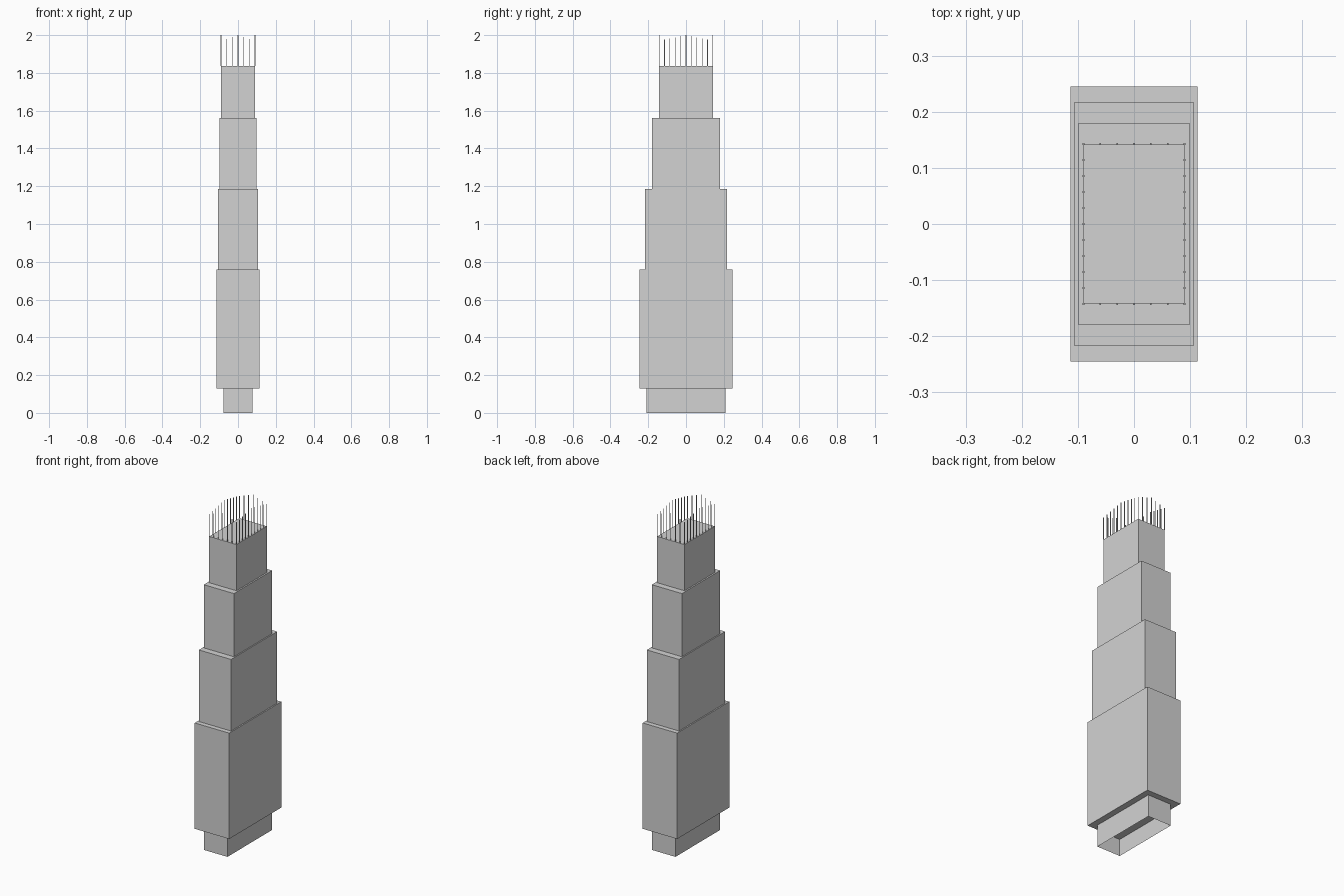
import bpy
import bmesh
from mathutils import Matrix, Vector

cube = bpy.data.objects.get("Cube")
if cube:
    bpy.data.objects.remove(cube, do_unlink=True)

grey = bpy.data.materials.new("concrete_grey")
grey.use_nodes = True
grey.diffuse_color = (0.65, 0.65, 0.65, 1)
grey.node_tree.nodes["Principled BSDF"].inputs["Base Color"].default_value = (0.65, 0.65, 0.65, 1)


def add_box(bm, x, y, half_x, half_y, z0, z1):
    """Add a box given its centre, half widths and height range."""
    matrix = Matrix.Translation(Vector((x, y, (z0 + z1) / 2))) @ Matrix.Diagonal(
        (2 * half_x, 2 * half_y, z1 - z0, 1))
    return bmesh.ops.create_cube(bm, size=1, matrix=matrix)["verts"]


def finish(bm, name):
    mesh = bpy.data.meshes.new(name)
    bm.to_mesh(mesh)
    bm.free()
    mesh.materials.append(grey)
    obj = bpy.data.objects.new(name, mesh)
    bpy.context.collection.objects.link(obj)
    return obj


# Recessed base: thin walls open underneath, with a raised ceiling inside
bm = bmesh.new()
add_box(bm, 0, 0, 0.077, 0.209, 0, 0.13)
caps = [f for f in bm.faces if abs(f.normal.z) > 0.5]
bmesh.ops.delete(bm, geom=caps, context="FACES_ONLY")
add_box(bm, 0, 0, 0.0765, 0.2085, 0.1, 0.13)
finish(bm, "base")

# Stepped tower tiers: half width, half depth, bottom, top
tiers = {
    "lower_tier": (0.1135, 0.245, 0.13, 0.76),
    "middle_tier": (0.106, 0.217, 0.76, 1.186),
    "upper_tier": (0.099, 0.18, 1.186, 1.562),
    "top_tier": (0.09, 0.1425, 1.562, 1.837),
}
for name, (hx, hy, z0, z1) in tiers.items():
    bm = bmesh.new()
    add_box(bm, 0, 0, hx, hy, z0, z1)
    finish(bm, name)

# Roof rods around the edge, tallest at the middle of each side
hx, hy, _, roof = tiers["top_tier"]
rod = 0.0015
bm = bmesh.new()
for side in (-1, 1):
    for i in range(-3, 4):
        add_box(bm, hx * i / 3, side * hy, rod, rod, roof, 2 - 0.03 * abs(i) / 3)
    for i in range(-4, 5):
        add_box(bm, side * hx, hy * i / 5, rod, rod, roof, 2 - 0.03 * abs(i) / 5)
finish(bm, "roof_rods")
